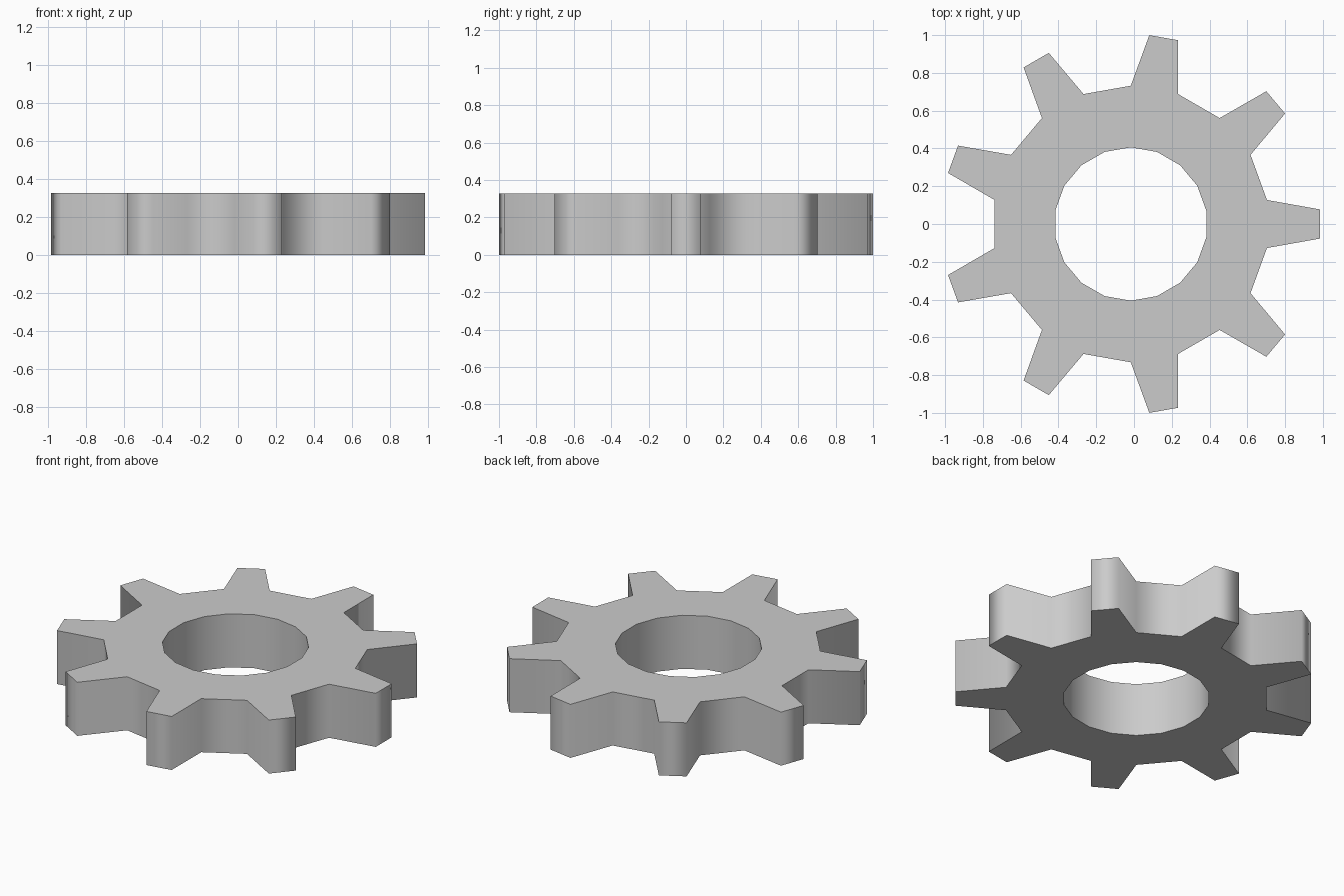
import bpy, bmesh
from math import sin, cos, radians

if "Cube" in bpy.data.objects:
    bpy.data.objects.remove(bpy.data.objects["Cube"])

TEETH = 9
TIP_R, ROOT_R, HOLE_R = 1.0045, 0.732, 0.406
TIP_HALF = 4.4            # half angle of a tooth tip, degrees
HEIGHT = 0.327
X_OFFSET = -0.017         # odd tooth count: shift so the bounds are centred

bm = bmesh.new()


def point(radius, degrees):
    a = radians(degrees)
    return bm.verts.new((radius * cos(a) + X_OFFSET, radius * sin(a), 0))


# Flat gear outline: an 18-sided ring with a tooth on every second side
step = 180 / TEETH
sides = 2 * TEETH
hole = [point(HOLE_R, (i - 0.5) * step) for i in range(sides)]
root = [point(ROOT_R, (i - 0.5) * step) for i in range(sides)]
for i in range(sides):
    j = (i + 1) % sides
    bm.faces.new((hole[i], root[i], root[j], hole[j]))
    if i % 2 == 0:
        tip_a = point(TIP_R, i * step - TIP_HALF)
        tip_b = point(TIP_R, i * step + TIP_HALF)
        bm.faces.new((root[i], tip_a, tip_b, root[j]))

# Thickness
base = bm.faces[:]
ext = bmesh.ops.extrude_face_region(bm, geom=base, use_keep_orig=True)
top = [v for v in ext["geom"] if isinstance(v, bmesh.types.BMVert)]
bmesh.ops.translate(bm, verts=top, vec=(0, 0, HEIGHT))
bmesh.ops.recalc_face_normals(bm, faces=bm.faces[:])

# Smooth walls, flat caps with crisp rims
for f in bm.faces:
    f.smooth = abs(f.normal.z) < 0.5
for e in bm.edges:
    if len({f.smooth for f in e.link_faces}) == 2:
        e.smooth = False

mesh = bpy.data.meshes.new("gear_wheel")
bm.to_mesh(mesh)
bm.free()
gear = bpy.data.objects.new("gear_wheel", mesh)
bpy.context.collection.objects.link(gear)
